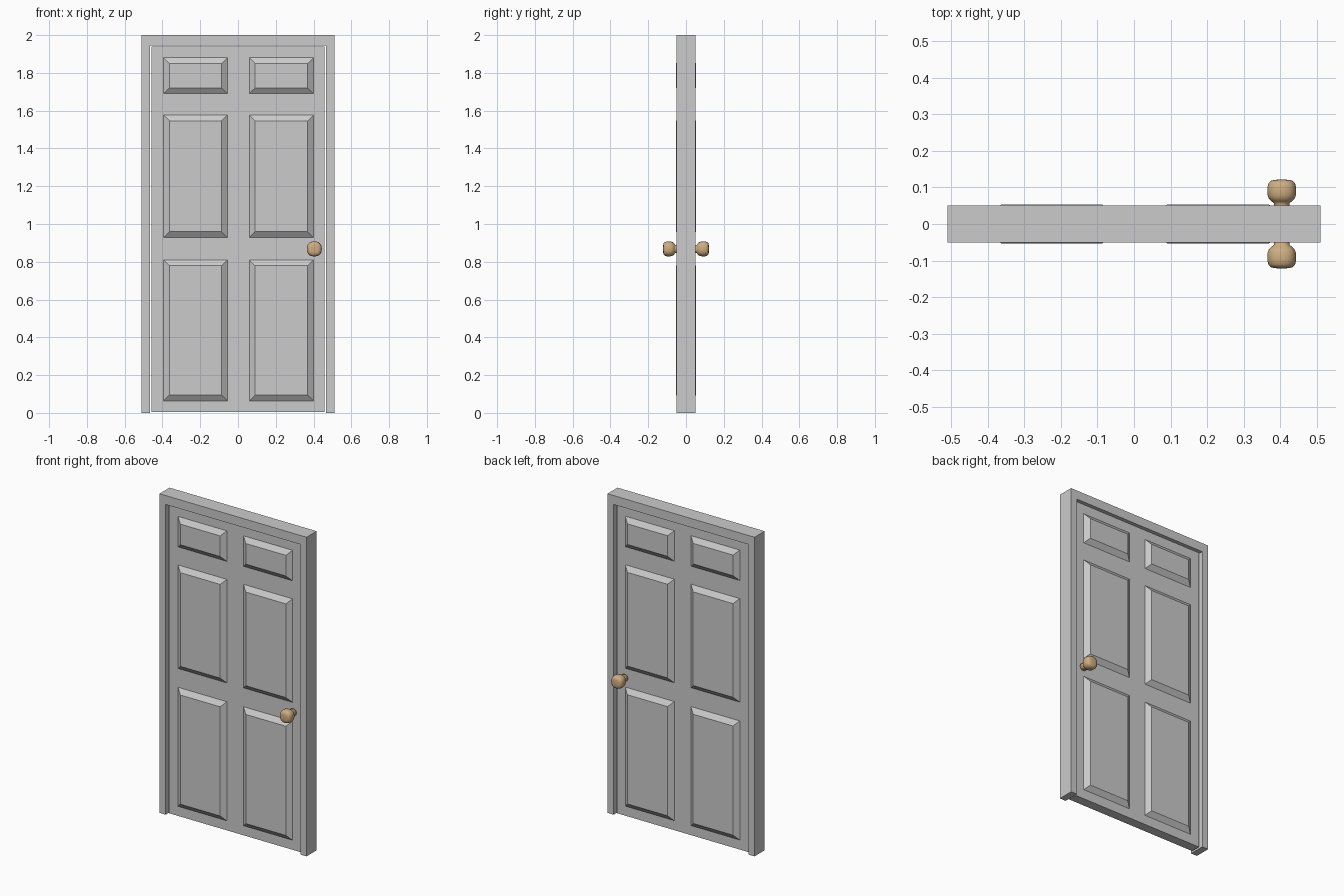
import bpy, bmesh, math

if "Cube" in bpy.data.objects:
    bpy.data.objects.remove(bpy.data.objects["Cube"])


def make_object(name, bm, material=None):
    bmesh.ops.recalc_face_normals(bm, faces=bm.faces)
    mesh = bpy.data.meshes.new(name)
    bm.to_mesh(mesh)
    bm.free()
    obj = bpy.data.objects.new(name, mesh)
    bpy.context.collection.objects.link(obj)
    if material:
        mesh.materials.append(material)
    return obj


def extrude_outline(name, outline, half_depth):
    """Extrude an x-z outline evenly about y = 0."""
    bm = bmesh.new()
    face = bm.faces.new([bm.verts.new((x, -half_depth, z)) for x, z in outline])
    ext = bmesh.ops.extrude_face_region(bm, geom=[face])["geom"]
    bmesh.ops.translate(bm, vec=(0, 2 * half_depth, 0),
                        verts=[v for v in ext if isinstance(v, bmesh.types.BMVert)])
    return make_object(name, bm)


SLAB_Y = 0.03      # half thickness of the door leaf
PANEL_Y = 0.053    # raised panel face
BEVEL = 0.031

# Door frame: two jambs and a header as one inverted U
extrude_outline("door_frame", [(-0.51, 0), (-0.51, 2), (0.51, 2), (0.51, 0),
                               (0.467, 0), (0.467, 1.944), (-0.467, 1.944), (-0.467, 0)], 0.05)

# Door leaf
extrude_outline("door_leaf", [(-0.458, 0.004), (-0.458, 1.941),
                              (0.458, 1.941), (0.458, 0.004)], SLAB_Y)


# Raised panels with sloped borders, on both faces
def raised_panel(name, x0, x1, z0, z1, side):
    bm = bmesh.new()
    rings = []
    for y, b in ((SLAB_Y - 0.002, 0), (SLAB_Y, 0), (PANEL_Y, BEVEL)):
        pts = [(x0 + b, z0 + b), (x1 - b, z0 + b), (x1 - b, z1 - b), (x0 + b, z1 - b)]
        rings.append([bm.verts.new((x, side * y, z)) for x, z in pts])
    for a, c in zip(rings, rings[1:]):
        for i in range(4):
            j = (i + 1) % 4
            bm.faces.new((a[i], a[j], c[j], c[i]))
    bm.faces.new(rings[0])
    bm.faces.new(rings[-1])
    return make_object(name, bm)


rows = {"lower": (0.064, 0.81), "middle": (0.928, 1.577), "upper": (1.69, 1.881)}
columns = {"left": (-0.394, -0.056), "right": (0.06, 0.40)}
for side, face in ((-1, "front"), (1, "back")):
    for row, (z0, z1) in rows.items():
        for col, (x0, x1) in columns.items():
            raised_panel(f"{face}_{row}_{col}_panel", x0, x1, z0, z1, side)

# Knobs: lathed, slightly squared profile
wood = bpy.data.materials.new("knob_tan")
wood.diffuse_color = (0.62, 0.42, 0.22, 1)
wood.use_nodes = True
wood.node_tree.nodes["Principled BSDF"].inputs["Base Color"].default_value = wood.diffuse_color
PROFILE = [(0.022, 0.028), (0.021, 0.05), (0.021, 0.057), (0.028, 0.062), (0.035, 0.069),
           (0.0385, 0.078), (0.0395, 0.09), (0.039, 0.102), (0.036, 0.112),
           (0.030, 0.118), (0.020, 0.1205), (0.010, 0.1215)]


def knob(name, side, cx=0.404, cz=0.868, segments=32):
    bm = bmesh.new()
    rings = []
    for r, y in PROFILE:
        ring = []
        for i in range(segments):
            a = 2 * math.pi * i / segments
            c, s = math.cos(a), math.sin(a)
            k = r / (abs(c) ** 2.4 + abs(s) ** 2.4) ** (1 / 2.4)
            ring.append(bm.verts.new((cx + k * c, side * y, cz + k * s)))
        rings.append(ring)
    for a, b in zip(rings, rings[1:]):
        for i in range(segments):
            j = (i + 1) % segments
            bm.faces.new((a[i], a[j], b[j], b[i]))
    bm.faces.new(rings[0])
    bm.faces.new(rings[-1])
    obj = make_object(name, bm, wood)
    for p in obj.data.polygons:
        p.use_smooth = True
    return obj


knob("front_knob", -1)
knob("back_knob", 1)
